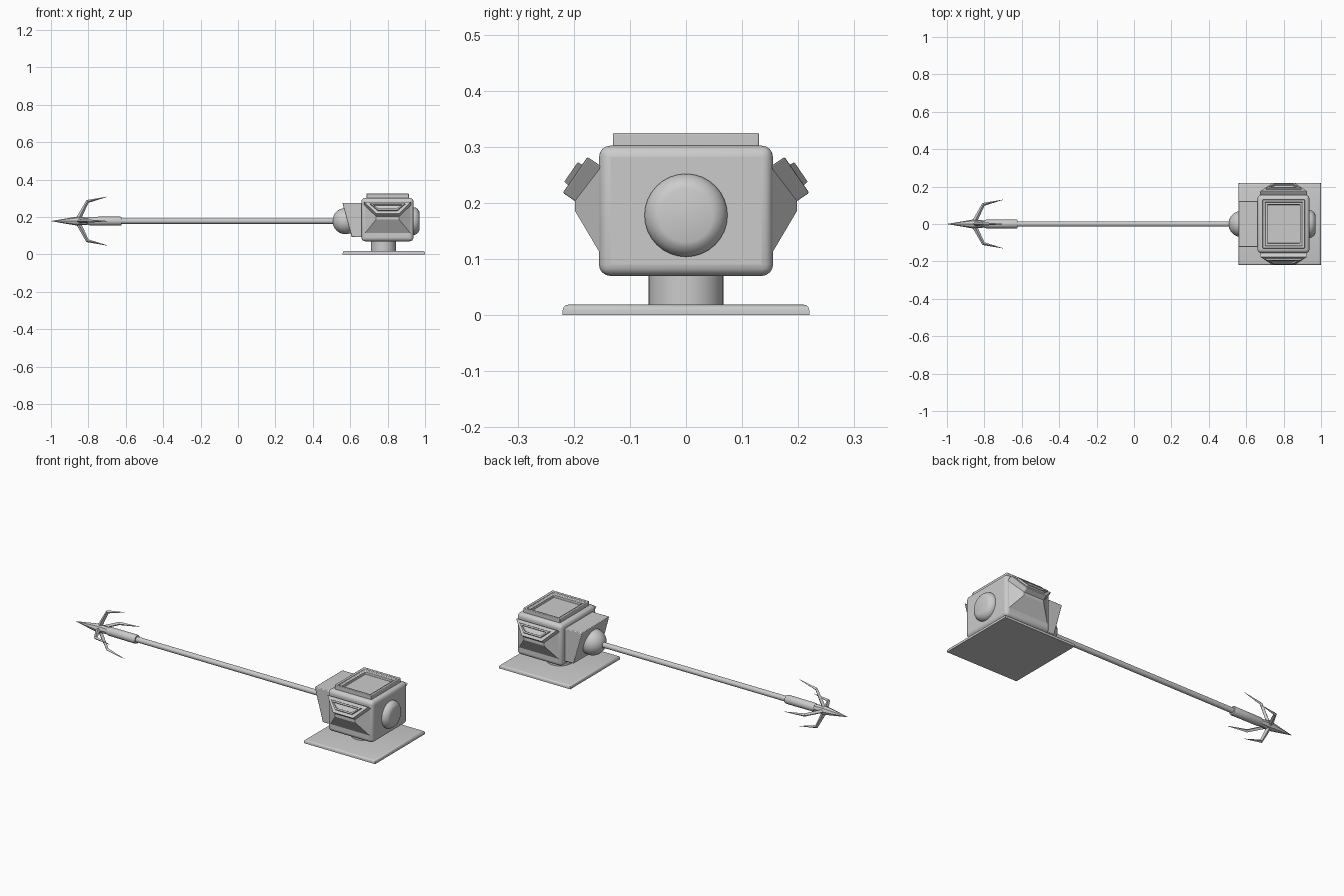
import bpy, bmesh
from math import pi, radians
from mathutils import Vector, Matrix

if "Cube" in bpy.data.objects:
    bpy.data.objects.remove(bpy.data.objects["Cube"])

AXIS_Z = 0.178   # height of the spear axis


def make(name, bm, bevel=0, segs=3, smooth=True):
    bmesh.ops.recalc_face_normals(bm, faces=bm.faces[:])
    me = bpy.data.meshes.new(name)
    bm.to_mesh(me)
    bm.free()
    ob = bpy.data.objects.new(name, me)
    bpy.context.collection.objects.link(ob)
    if bevel:
        m = ob.modifiers.new("bevel", 'BEVEL')
        m.width, m.segments, m.limit_method = bevel, segs, 'ANGLE'
    if smooth:
        bpy.ops.object.select_all(action='DESELECT')
        ob.select_set(True)
        bpy.context.view_layer.objects.active = ob
        bpy.ops.object.shade_smooth_by_angle(angle=radians(35))
    return ob


def box_bm(x0, x1, y0, y1, z0, z1):
    bm = bmesh.new()
    mat = Matrix.Translation(((x0 + x1) / 2, (y0 + y1) / 2, (z0 + z1) / 2)) @ \
        Matrix.Diagonal((x1 - x0, y1 - y0, z1 - z0, 1))
    bmesh.ops.create_cube(bm, size=1, matrix=mat)
    return bm


def loft(sections, bm=None):
    """Skin equal-length closed sections and cap both ends."""
    bm = bm or bmesh.new()
    rings = [[bm.verts.new(p) for p in s] for s in sections]
    for a, b in zip(rings, rings[1:]):
        for i in range(len(a)):
            j = (i + 1) % len(a)
            bm.faces.new((a[i], a[j], b[j], b[i]))
    bm.faces.new(rings[0])
    bm.faces.new(rings[-1])
    return bm


def lathe_x(name, profile, n=32):
    """Revolve (x, radius) points about the spear axis."""
    def ring(x, r):
        return [Matrix.Rotation(2 * pi * i / n, 3, 'X') @ Vector((x, r, 0))
                + Vector((0, 0, AXIS_Z)) for i in range(n)]
    return make(name, loft([ring(x, r) for x, r in profile]))


# base plate with rounded upper edge
bm = box_bm(0.56, 1.0, -0.22, 0.22, 0, 0.019)
top = [e for e in bm.edges if all(v.co.z > 0.01 for v in e.verts)]
bmesh.ops.bevel(bm, geom=top, offset=0.011, segments=3, profile=0.5, affect='EDGES')
make("base_plate", bm)

# pedestal
bm = bmesh.new()
bmesh.ops.create_cone(bm, cap_ends=True, segments=32, radius1=0.067, radius2=0.067,
                      depth=0.07, matrix=Matrix.Translation((0.778, 0, 0.05)))
make("pedestal", bm)

# rounded housing
make("housing", box_bm(0.66, 0.938, -0.155, 0.155, 0.07, 0.302), 0.02, 4)

# stepped frame on the roof
bm = box_bm(0.687, 0.914, -0.13, 0.13, 0.29, 0.325)
face = max(bm.faces, key=lambda f: f.calc_center_median().z)
for inset, drop in ((0.018, 0.008), (0.018, 0.016)):
    bmesh.ops.inset_region(bm, faces=[face], thickness=inset)
    bmesh.ops.inset_region(bm, faces=[face], thickness=0.001)
    bmesh.ops.translate(bm, verts=face.verts[:], vec=(0, 0, -drop))
make("roof_frame", bm, 0.003, 2)

# side wedges and trapezoid vents, both sides
lo, hi = Vector((0, 0.199, 0.204)), Vector((0, 0.155, 0.268))
up = (hi - lo).normalized()
out = Vector((0, up.z, -up.y))


def trapezoid(inset, depth, cx=0.8):
    length = (hi - lo).length
    pts = ((-0.062 + inset * 0.6, inset), (0.062 - inset * 0.6, inset),
           (0.127 - inset * 1.9, length - inset), (-0.127 + inset * 1.9, length - inset))
    return [lo + Vector((cx + x, 0, 0)) + up * t + out * depth for x, t in pts]


for side, label in ((-1, "front"), (1, "back")):
    flip = Matrix.Diagonal((1, side, 1, 1))
    wedge = loft([
        [(0.672, 0.15, 0.105), (0.928, 0.15, 0.105), (0.928, 0.15, 0.272), (0.672, 0.15, 0.272)],
        [(0.738, 0.198, 0.186), (0.862, 0.198, 0.186), (0.862, 0.198, 0.206), (0.738, 0.198, 0.206)]])
    vent = loft([trapezoid(0, -0.02), trapezoid(0, 0.025)])
    ring = loft([trapezoid(0.016, 0.02), trapezoid(0.018, 0.034),
                 trapezoid(0.026, 0.034), trapezoid(0.027, 0.026)])
    for part, b, w in (("wedge", wedge, 0), ("vent_block", vent, 0.003), ("vent_rim", ring, 0)):
        bmesh.ops.transform(b, matrix=flip, verts=b.verts[:])
        make(f"{label}_{part}", b, w, 2, smooth=False)

# sloped collar in front of the housing
collar = ((0.558, 0.276), (0.68, 0.276), (0.68, 0.092), (0.608, 0.092))
make("collar", loft([[(x, y, z) for x, z in collar] for y in (-0.123, 0.123)]), 0.004, 2)

# ball socket
bm = bmesh.new()
bmesh.ops.create_uvsphere(bm, u_segments=32, v_segments=16, radius=0.07,
                          matrix=Matrix.Translation((0.575, 0, AXIS_Z)))
make("ball_socket", bm)

# rear cap
lathe_x("rear_cap", [(0.92, 0.074), (0.942, 0.074), (0.952, 0.071), (0.961, 0.064),
                     (0.967, 0.056), (0.97, 0.048)])

# shaft, sleeve and spear point
lathe_x("shaft", [(-0.66, 0.0145), (0.54, 0.0145)], 24)
lathe_x("sleeve", [(-0.80, 0.02), (-0.79, 0.023), (-0.63, 0.024), (-0.622, 0.022)], 16)
lathe_x("spear_point", [(-1.0, 0.0005), (-0.86, 0.024), (-0.76, 0.016)], 8)

# four swept barbs: (x, radius from axis, half thickness, half width)
path = ((-0.853, 0.012, 0.013, 0.010), (-0.805, 0.105, 0.009, 0.009), (-0.70, 0.130, 0.0008, 0.001))
for k in range(4):
    sections = []
    for i, (x, r, t, w) in enumerate(path):
        a, b = path[max(i - 1, 0)], path[min(i + 1, 2)]
        d = Vector((b[0] - a[0], 0, b[1] - a[1])).normalized()
        n = Vector((-d.z, 0, d.x))
        c, y = Vector((x, 0, r)), Vector((0, 1, 0))
        sections.append([c + n * t, c + y * w, c - n * t, c - y * w])
    bm = loft(sections)
    bmesh.ops.transform(bm, verts=bm.verts[:], matrix=Matrix.Translation((0, 0, AXIS_Z))
                        @ Matrix.Rotation(k * pi / 2, 4, 'X'))
    make(f"barb_{k + 1}", bm, smooth=False)
